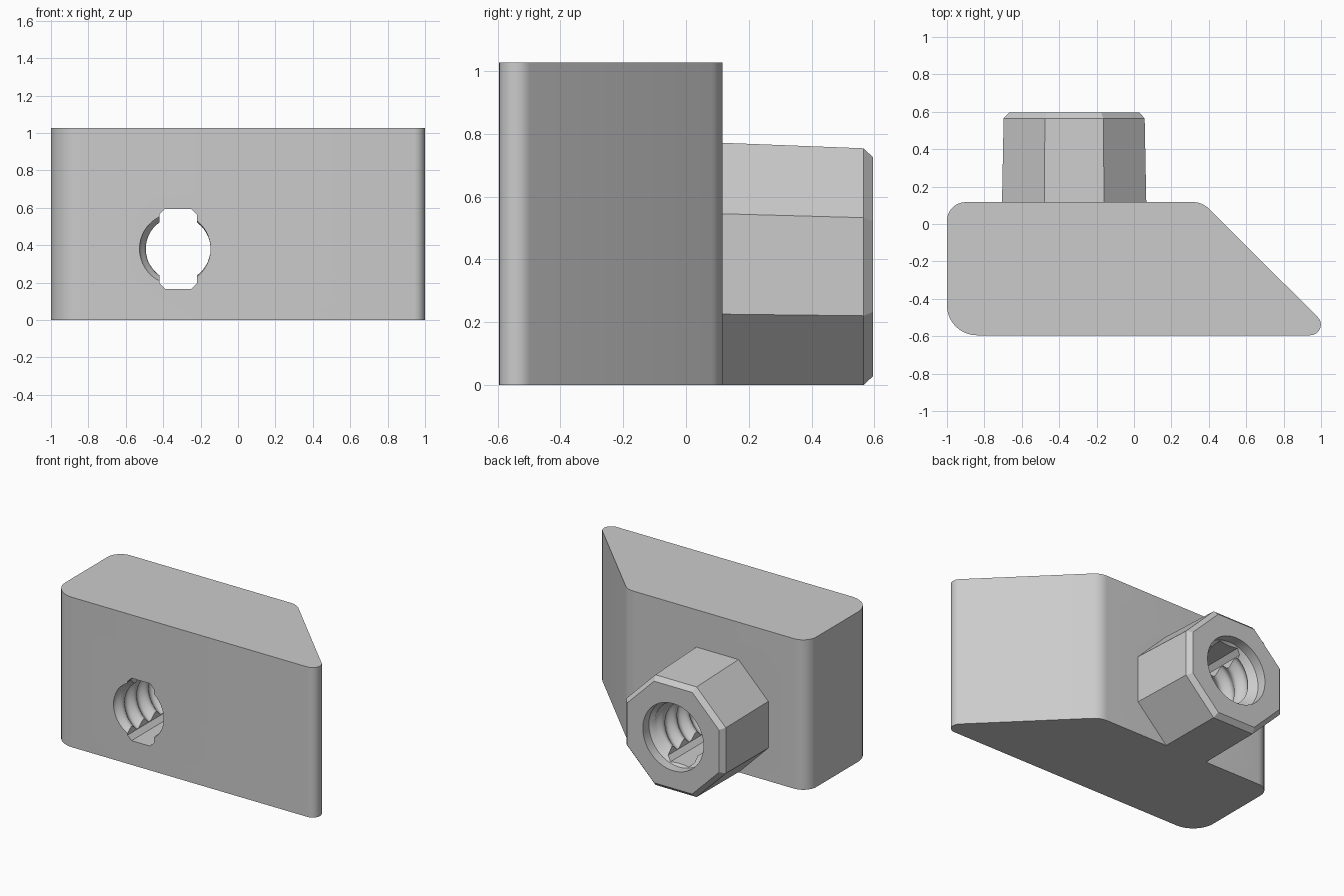
import bpy, bmesh, math
from mathutils import Vector

cube = bpy.data.objects.get("Cube")
if cube:
    bpy.data.objects.remove(cube, do_unlink=True)

grey = bpy.data.materials.new("plain grey")
grey.use_nodes = True
colour = (0.6, 0.6, 0.6, 1)
grey.diffuse_color = colour
grey.node_tree.nodes["Principled BSDF"].inputs["Base Color"].default_value = colour

AXIS_X, AXIS_Z = -0.32, 0.38


def loft(name, rings):
    """Closed solid through a list of equal-length point rings."""
    bm = bmesh.new()
    loops = [[bm.verts.new(p) for p in ring] for ring in rings]
    n = len(loops[0])
    for a, b in zip(loops, loops[1:]):
        for i in range(n):
            j = (i + 1) % n
            bm.faces.new((a[i], a[j], b[j], b[i]))
    bm.faces.new(loops[0][::-1])
    bm.faces.new(loops[-1])
    bmesh.ops.recalc_face_normals(bm, faces=bm.faces)
    mesh = bpy.data.meshes.new(name)
    bm.to_mesh(mesh)
    bm.free()
    mesh.materials.append(grey)
    obj = bpy.data.objects.new(name, mesh)
    bpy.context.collection.objects.link(obj)
    return obj


def fillet(corners, steps=10):
    """Round every (x, y, radius) corner of a counter-clockwise outline."""
    pts = []
    for i, (x, y, r) in enumerate(corners):
        p = Vector((x, y))
        before = (Vector(corners[i - 1][:2]) - p).normalized()
        after = (Vector(corners[(i + 1) % len(corners)][:2]) - p).normalized()
        half = before.angle(after) / 2
        centre = p + (before + after).normalized() * r / math.sin(half)
        start = p + before * r / math.tan(half) - centre
        sweep = math.pi - 2 * half
        for k in range(steps + 1):
            t = sweep * k / steps
            c, s = math.cos(t), math.sin(t)
            pts.append(centre + Vector((start.x * c - start.y * s,
                                        start.x * s + start.y * c)))
    return pts


def ring(y, radius, sides, turn=0.0, z=AXIS_Z):
    """Ring around the bore axis; radius is a number or a function of angle."""
    pts = []
    for i in range(sides):
        a = math.tau * i / sides + turn
        r = radius(a) if callable(radius) else radius
        pts.append((AXIS_X + r * math.cos(a), y, z + r * math.sin(a)))
    return pts


def combine(target, tool, operation):
    mod = target.modifiers.new(tool.name, "BOOLEAN")
    mod.operation, mod.solver, mod.object = operation, "EXACT", tool
    bpy.context.view_layer.objects.active = target
    bpy.ops.object.modifier_apply(modifier=mod.name)
    bpy.data.objects.remove(tool, do_unlink=True)


# Wedge-ended block with rounded upright edges
outline = fillet([(-1, -0.595, 0.16), (1.08, -0.595, 0.057),
                  (0.365, 0.117, 0.12), (-1, 0.117, 0.1)])
block = loft("wedge_block", [[(p.x, p.y, z) for p in outline] for z in (0, 1.027)])

# Tapered octagonal boss with a chamfered rim, resting on the ground plane
def octagon(y, apothem, z):
    return ring(y, apothem / math.cos(math.pi / 8), 8, math.pi / 8, z)

boss = loft("octagonal_boss", [octagon(0.0, 0.388, 0.388), octagon(0.565, 0.377, 0.377),
                               octagon(0.596, 0.348, 0.377)])
combine(block, boss, "UNION")

# Helical thread cut right through
PITCH, FRONT = 0.13, -0.595

def thread_ring(y):
    twist = math.tau * (y - FRONT) / PITCH - math.pi
    return ring(y, lambda a: 0.173 + 0.034 * max(0, 0.55 + 0.45 * math.cos(a + twist) - 0.1) / 0.9, 48)

thread = loft("thread_cutter", [thread_ring(-0.65 + 0.0108 * i) for i in range(121)])
combine(block, thread, "DIFFERENCE")

# Wider smooth mouth at the boss end
mouth = loft("mouth_cutter", [ring(0.46, 0.165, 48, 0.03), ring(0.53, 0.23, 48, 0.03),
                              ring(0.7, 0.23, 48, 0.03)])
combine(block, mouth, "DIFFERENCE")

# Upright slot with clipped corners along the bore
w, h, c = 0.1, 0.214, 0.03
quarter = [(w, h - c), (w - c, h)]
section = quarter + [(-x, z) for x, z in quarter[::-1]]
section += [(-x, -z) for x, z in section]
slot = loft("slot_cutter", [[(AXIS_X + x, y, AXIS_Z + z) for x, z in section]
                            for y in (-0.7, 0.7)])
combine(block, slot, "DIFFERENCE")

# Smooth the rounded walls and keep the edges crisp
bpy.ops.object.select_all(action="DESELECT")
block.select_set(True)
bpy.context.view_layer.objects.active = block
bpy.ops.object.shade_smooth_by_angle(angle=math.radians(28))
